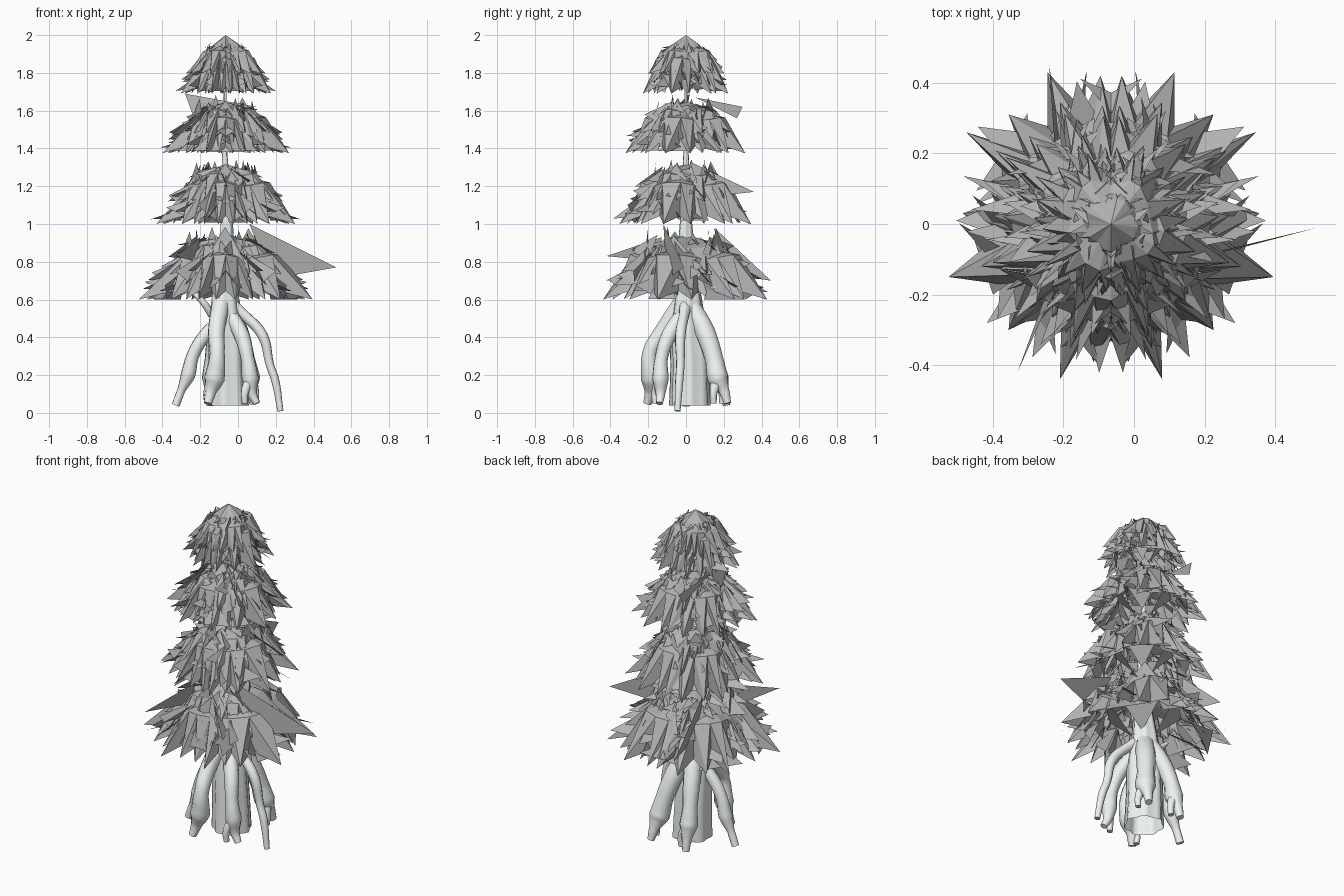
import bpy, bmesh, math, random
from mathutils import Vector

if "Cube" in bpy.data.objects:
    bpy.data.objects.remove(bpy.data.objects["Cube"])

random.seed(5)
CX, CY = -0.065, 0.0

leaf_mat = bpy.data.materials.new("leaf_grey")
leaf_mat.diffuse_color = (0.45, 0.45, 0.45, 1)
leaf_mat.use_nodes = True
leaf_mat.node_tree.nodes["Principled BSDF"].inputs["Base Color"].default_value = leaf_mat.diffuse_color
bark_mat = bpy.data.materials.new("bark_pale")
bark_mat.diffuse_color = (0.85, 0.89, 0.88, 1)
bark_mat.use_nodes = True
bark_mat.node_tree.nodes["Principled BSDF"].inputs["Base Color"].default_value = bark_mat.diffuse_color

# Star of needle tips, right half, seen from above (mirrored to the left)
HALF = [(0.05, -0.39), (0.145, -0.44), (0.21, -0.33), (0.29, -0.30), (0.46, -0.15),
        (0.42, 0.03), (0.35, 0.12), (0.41, 0.26), (0.29, 0.31), (0.18, 0.43), (0.03, 0.42)]
TIPS = HALF + [(-x, y) for x, y in reversed(HALF)]


def finish(name, bm, mat):
    me = bpy.data.meshes.new(name)
    bm.to_mesh(me)
    bm.free()
    ob = bpy.data.objects.new(name, me)
    bpy.context.collection.objects.link(ob)
    me.materials.append(mat)
    return ob


def polar(r, a, z):
    return Vector((CX + r * math.cos(a), CY + r * math.sin(a), z))


def tri(bm, *pts):
    bm.faces.new([bm.verts.new(p) for p in pts])


def skirt(bm, z0, z1, z2, s, flip=1):
    """Jagged cone: tips at z0, shoulder ring at z1, apex at z2."""
    tips = sorted(((x, y * flip) for x, y in TIPS), key=lambda t: math.atan2(t[1], t[0]))
    n = len(tips)
    ang = [math.atan2(y, x) for x, y in tips]
    apex = bm.verts.new((CX, CY, z2))
    rim = [bm.verts.new((CX + x * s, CY + y * s, z0)) for x, y in tips]
    ring, dips = [], []
    for i in range(n):
        a, b = ang[i], ang[(i + 1) % n]
        if b < a:
            b += 2 * math.pi
        m = (a + b) / 2
        jit = 0.03 * math.sin(5 * i)
        ring.append(bm.verts.new(polar(s * (0.27 + jit), m, z1 + 2 * jit * (z1 - z0))))
        dips.append(bm.verts.new(polar(s * 0.33, m, z0 + 0.2 * (z1 - z0))))
    for i in range(n):
        j = (i - 1) % n
        bm.faces.new((ring[j], dips[j], rim[i]))
        bm.faces.new((ring[j], rim[i], ring[i]))
        bm.faces.new((ring[i], rim[i], dips[i]))
        bm.faces.new((apex, ring[j], ring[i]))


def shards(bm, z0, h, s, count):
    """Loose flat triangles on the tier, mirrored left to right."""
    u = random.uniform
    for k in range(count):
        t = u(0, 1) ** 1.2 * 0.75
        a = -math.pi / 2 + math.pi * (k * 0.618 % 1)
        r = s * (0.40 - 0.28 * t)
        w = u(0.15, 0.5)
        zb = z0 + h * t
        ztop = min(zb + h * u(0.25, 0.5), z0 + h * (1 - 0.25 * t))
        if k % 3 == 0:      # upright leaf, wide flat hem
            rr = r * u(.85, 1.05)
            pts = [polar(rr, a - w, zb), polar(rr, a + w, zb), polar(r * 0.68, a + u(-.3, .3), ztop)]
        elif k % 3 == 1:    # slanted spike pointing outward
            pts = [polar(r * 0.6, a - w * u(.5, 1), ztop), polar(r * 0.75, a + w * u(.3, 1), zb + 0.08 * h),
                   polar(r * u(1.12, 1.3), a + u(-.2, .2), zb + h * u(0, .12))]
        else:               # tilted leaf, tip sideways
            sg = random.choice((-1, 1))
            pts = [polar(r * 0.85, a - w * 0.5 * sg, zb), polar(r * 0.6, a - w * 0.5 * sg, ztop),
                   polar(r * u(1.0, 1.15), a + w * sg, (zb + ztop) / 2)]
        tri(bm, *pts)
        tri(bm, *[Vector((2 * CX - p.x, p.y, p.z)) for p in pts])


# Foliage tiers: base z, height, spread, spread of the crown layer
TIERS = [("foliage_bottom", 0.60, 0.39, 1.0, 0.72), ("foliage_lower", 1.00, 0.36, 0.80, 0.62),
         ("foliage_upper", 1.375, 0.31, 0.73, 0.58), ("foliage_top", 1.69, 0.31, 0.52, 0.46)]
for name, z0, h, s, s2 in TIERS:
    bm = bmesh.new()
    top = name == "foliage_top"
    skirt(bm, z0, z0 + 0.58 * h, z0 + 0.78 * h, s)
    skirt(bm, z0 + 0.34 * h, z0 + 0.72 * h, z0 + 0.88 * h, s2, -1)
    shards(bm, z0, h, s, 50)
    for k in range(4):           # inner leaves rising from the trunk
        a = math.pi / 4 + k * math.pi / 2
        tri(bm, polar(0.06 * s, a, z0 + 0.02), polar(s * 0.24, a - 0.6, z0 + 0.5 * h),
            polar(s * 0.24, a + 0.6, z0 + 0.5 * h))
    if top:
        skirt(bm, z0 + 0.62 * h, z0 + 0.82 * h, z0 + h, s * 0.5)
    for k in range(0 if top else 10):      # raised spikes round the crown
        a = k * 2 * math.pi / 10 + 0.3
        r = s * (0.2 if k % 2 else 0.12)
        tri(bm, polar(r * 1.2, a - 0.4, z0 + 0.6 * h), polar(r * 1.1, a + 0.4, z0 + 0.64 * h),
            polar(r, a, z0 + h * random.uniform(0.86, 1.0)))
    finish(name, bm, leaf_mat)

# Stray long shards that break the outline
bm = bmesh.new()
tri(bm, (0.06, -0.12, 1.0), (0.52, -0.01, 0.77), (0.18, -0.10, 0.71))
tri(bm, (-0.20, -0.13, 0.93), (-0.33, -0.42, 0.83), (-0.22, -0.12, 0.80))
tri(bm, (-0.22, 0.15, 0.98), (-0.24, 0.45, 0.70), (-0.20, 0.18, 0.74))
tri(bm, (0.05, 0.02, 1.33), (0.02, 0.36, 1.17), (0.12, 0.08, 1.14))
tri(bm, (-0.28, 0.02, 1.69), (0.10, -0.05, 1.62), (-0.24, 0.0, 1.58))
tri(bm, (-0.20, 0.05, 1.67), (-0.16, 0.30, 1.62), (-0.17, 0.27, 1.56))
finish("stray_leaves", bm, leaf_mat)

# Fluted trunk, open at the foot: x, y, z, radius
bm = bmesh.new()
PROFILE = [(-0.055, 0.02, 0.04, 0.105), (-0.06, 0.02, 0.25, 0.098), (-0.065, 0.01, 0.45, 0.095),
           (-0.07, 0.01, 0.60, 0.072), (-0.065, 0.0, 0.8, 0.048), (-0.06, 0.0, 1.02, 0.030),
           (-0.07, 0.0, 1.36, 0.014), (-0.07, 0.0, 1.85, 0.005)]
N, prev = 28, None
for x, y, z, r in PROFILE:
    ring = []
    for i in range(N):
        a = 2 * math.pi * i / N
        rr = r * (1 + 0.07 * math.cos(7 * a))
        ring.append(bm.verts.new((x + rr * math.cos(a), y + rr * math.sin(a), z)))
    if prev:
        for i in range(N):
            j = (i + 1) % N
            bm.faces.new((prev[i], prev[j], ring[j], ring[i])).smooth = True
    prev = ring
finish("trunk", bm, bark_mat)


def tube(name, pts):
    """Smooth tapering root; each point is x, y, z, radius."""
    cu = bpy.data.curves.new(name, "CURVE")
    cu.dimensions, cu.bevel_depth, cu.bevel_resolution = "3D", 1.0, 3
    cu.use_fill_caps, cu.resolution_u = True, 5
    cu.materials.append(bark_mat)
    sp = cu.splines.new("BEZIER")
    sp.bezier_points.add(len(pts) - 1)
    for bp, (x, y, z, r) in zip(sp.bezier_points, pts):
        bp.co, bp.radius = (x, y, z), r
        bp.handle_left_type = bp.handle_right_type = "AUTO"
    ob = bpy.data.objects.new(name, cu)
    bpy.context.collection.objects.link(ob)
    bpy.ops.object.select_all(action="DESELECT")
    ob.select_set(True)
    bpy.context.view_layer.objects.active = ob
    bpy.ops.object.convert(target="MESH")
    bpy.ops.object.shade_smooth_by_angle(angle=math.radians(50))


# Stilt roots
ROOTS = {
    "root_left": [(-0.11, 0.01, .48, .035), (-0.19, 0, .39, .035), (-0.24, 0, .30, .034),
                  (-0.265, 0, .20, .04), (-0.30, 0, .12, .022), (-0.33, 0, .04, .022)],
    "root_front_left": [(-0.09, -0.02, .58, .05), (-0.115, -0.13, .42, .045), (-0.11, -0.19, .32, .04),
                        (-0.125, -0.185, .18, .055), (-0.145, -0.19, .11, .03), (-0.16, -0.205, .05, .022)],
    "root_front_right": [(-0.04, -0.02, .52, .04), (0.02, -0.09, .41, .042), (0.05, -0.13, .29, .035),
                         (0.065, -0.135, .18, .045), (0.075, -0.135, .10, .026), (0.10, -0.14, .05, .018)],
    "root_right": [(-0.04, 0, .58, .035), (0.03, -0.01, .52, .028), (0.13, -0.03, .41, .028),
                   (0.17, -0.03, .25, .022), (0.195, -0.035, .18, .022), (0.225, -0.045, .01, .016)],
    "root_back_right": [(-0.05, 0.03, .56, .05), (-0.0, 0.10, .43, .055), (0.04, 0.15, .28, .05),
                        (0.06, 0.17, .18, .058), (0.07, 0.20, .12, .03), (0.08, 0.22, .05, .02)],
    "root_back_left": [(-0.08, 0.03, .56, .05), (-0.11, 0.10, .43, .05), (-0.135, 0.155, .28, .042),
                       (-0.14, 0.175, .18, .052), (-0.145, 0.20, .11, .028), (-0.15, 0.215, .04, .02)]}
for name, pts in ROOTS.items():
    tube(name, pts)
    if name in ("root_left", "root_right"):
        continue
    # forked toe below the swollen knee
    x, y, z, r = pts[-3]
    d = Vector((x - CX, y, 0)).normalized()
    tx, ty = x + 0.04 * d.y, y - 0.04 * d.x
    tube(name + "_toe", [(x, y, z, r * 0.7), (tx, ty, z * 0.6, 0.02), (tx, ty, 0.05, 0.016)])

# Small twigs reaching up into the foliage
tube("twig_left", [(-0.14, 0.0, .52, .02), (-0.18, -0.02, .58, .018), (-0.25, -0.02, .65, .012)])
tube("twig_front", [(-0.07, 0.0, .58, .025), (-0.07, -0.05, .70, .02), (-0.09, -0.14, .87, .01)])
